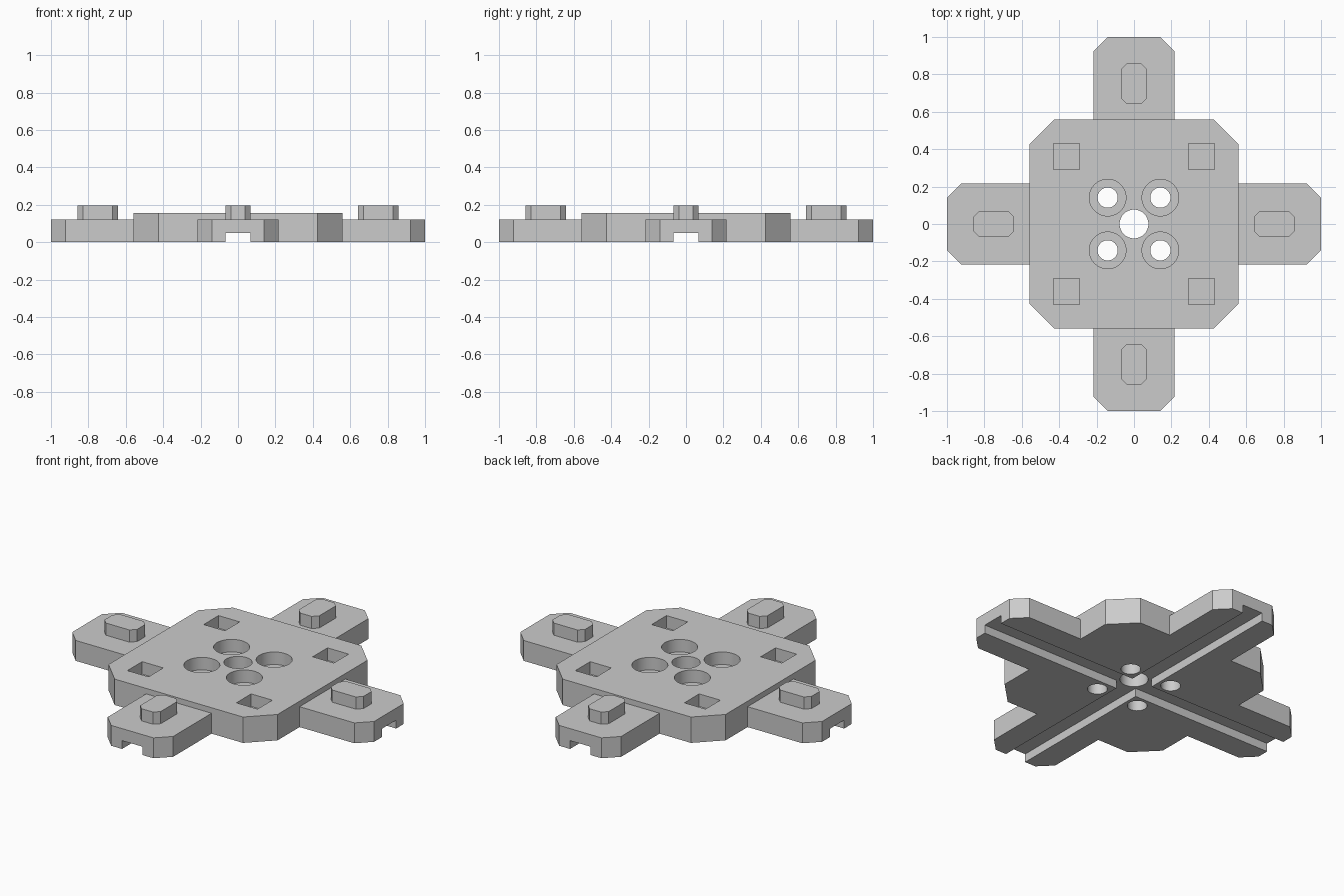
import bpy
import bmesh
import math

cube = bpy.data.objects.get("Cube")
if cube:
    bpy.data.objects.remove(cube, do_unlink=True)

grey = bpy.data.materials.new("plain grey")
grey.use_nodes = True
grey.diffuse_color = (0.6, 0.6, 0.6, 1)
grey.node_tree.nodes["Principled BSDF"].inputs["Base Color"].default_value = (0.6, 0.6, 0.6, 1)


def prism(name, outline, z0, z1):
    """Extrude a flat outline from z0 up to z1."""
    bm = bmesh.new()
    face = bm.faces.new([bm.verts.new((x, y, z0)) for x, y in outline])
    top = bmesh.ops.extrude_face_region(bm, geom=[face])["geom"]
    bmesh.ops.translate(bm, vec=(0, 0, z1 - z0),
                        verts=[v for v in top if isinstance(v, bmesh.types.BMVert)])
    bmesh.ops.recalc_face_normals(bm, faces=bm.faces)
    mesh = bpy.data.meshes.new(name)
    bm.to_mesh(mesh)
    bm.free()
    mesh.materials.append(grey)
    obj = bpy.data.objects.new(name, mesh)
    bpy.context.collection.objects.link(obj)
    return obj


def box(w, h, cut=0.0, cx=0.0, cy=0.0):
    """Rectangle of half sizes w, h with chamfered corners."""
    if not cut:
        return [(cx - w, cy - h), (cx + w, cy - h), (cx + w, cy + h), (cx - w, cy + h)]
    pts = []
    for sx, sy in ((1, 1), (-1, 1), (-1, -1), (1, -1)):
        pair = [(cx + sx * w, cy + sy * (h - cut)), (cx + sx * (w - cut), cy + sy * h)]
        pts += pair if sx == sy else pair[::-1]
    return pts


def circle(r, cx=0.0, cy=0.0, n=48):
    return [(cx + r * math.cos(math.tau * i / n), cy + r * math.sin(math.tau * i / n))
            for i in range(n)]


def combine(target, tool, operation):
    """Apply one boolean and discard the tool."""
    mod = target.modifiers.new(operation, "BOOLEAN")
    mod.operation = operation
    mod.solver = "EXACT"
    mod.object = tool
    bpy.context.view_layer.update()
    graph = bpy.context.evaluated_depsgraph_get()
    result = bpy.data.meshes.new_from_object(target.evaluated_get(graph))
    target.modifiers.clear()
    target.data = result
    bpy.data.objects.remove(tool, do_unlink=True)


# Centre plate joined with the two crossing arm bars
body = prism("cross_plate", box(0.56, 0.56, 0.135), 0, 0.155)
combine(body, prism("arm_x", box(1, 0.217, 0.077), 0, 0.122), "UNION")
combine(body, prism("arm_y", box(0.217, 1, 0.077), 0, 0.122), "UNION")

# Raised stud on each arm
for sx, sy in ((1, 0), (-1, 0), (0, 1), (0, -1)):
    w, h = (0.108, 0.068) if sx else (0.068, 0.108)
    stud = prism("stud", box(w, h, 0.03, sx * 0.75, sy * 0.75), 0.1, 0.195)
    combine(body, stud, "UNION")

# Crossing grooves along the underside
combine(body, prism("groove_x", box(1.1, 0.068), -0.1, 0.05), "DIFFERENCE")
combine(body, prism("groove_y", box(0.068, 1.1), -0.1, 0.05), "DIFFERENCE")

# Centre hole, counterbored screw holes and square pockets
combine(body, prism("centre_hole", circle(0.077), -0.1, 0.3), "DIFFERENCE")
for sx in (-1, 1):
    for sy in (-1, 1):
        x, y = sx * 0.141, sy * 0.141
        combine(body, prism("screw_hole", circle(0.054, x, y), -0.1, 0.3), "DIFFERENCE")
        combine(body, prism("counterbore", circle(0.098, x, y), 0.08, 0.3), "DIFFERENCE")
        pocket = box(0.07, 0.07, 0, sx * 0.361, sy * 0.361)
        combine(body, prism("pocket", pocket, 0.08, 0.3), "DIFFERENCE")

# Smooth round bores, sharp edges elsewhere
body.data.name = "cross_plate"
bpy.ops.object.select_all(action="DESELECT")
body.select_set(True)
bpy.context.view_layer.objects.active = body
bpy.ops.object.shade_smooth_by_angle(angle=math.radians(30))
